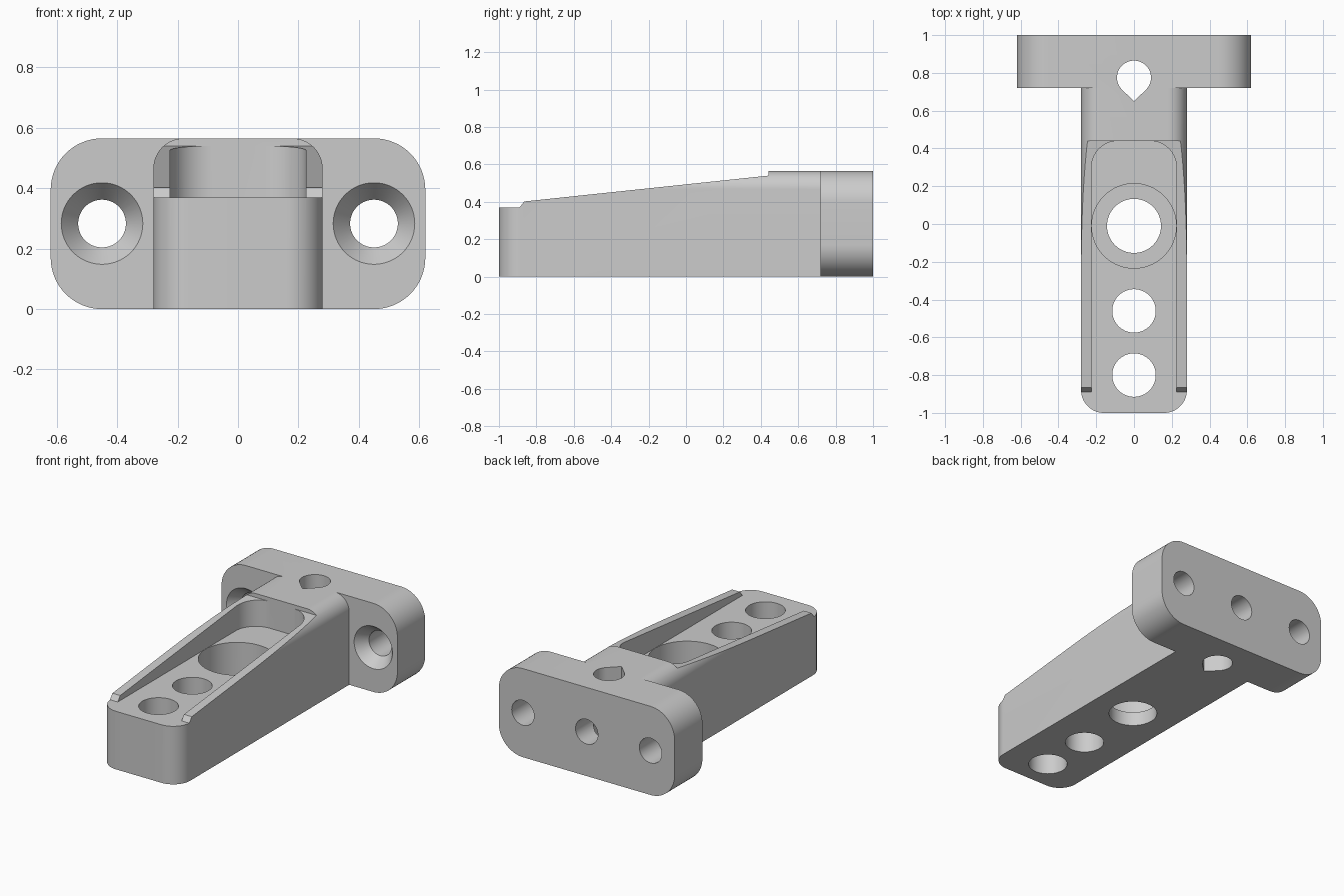
import bpy, bmesh
from math import sin, cos, radians, acos, degrees

if "Cube" in bpy.data.objects:
    bpy.data.objects.remove(bpy.data.objects["Cube"], do_unlink=True)

grey = bpy.data.materials.new("light grey")
grey.use_nodes = True
grey.diffuse_color = (0.6, 0.6, 0.6, 1)
grey.node_tree.nodes["Principled BSDF"].inputs["Base Color"].default_value = (0.6, 0.6, 0.6, 1)


def arc(u, v, r, start, end, n):
    steps = [radians(start + (end - start) * i / n) for i in range(n + 1)]
    return [(u + r * cos(a), v + r * sin(a)) for a in steps]


def circle(u, v, r):
    return arc(u, v, r, 0, 360, 64)[:-1]


def rounded(u0, v0, u1, v1, radii):
    """Rectangle with radii for lower-left, lower-right, upper-right, upper-left."""
    corners = [(u0, v0, 1, 1), (u1, v0, -1, 1), (u1, v1, -1, -1), (u0, v1, 1, -1)]
    pts = []
    for i, (u, v, su, sv) in enumerate(corners):
        r = radii[i]
        pts += arc(u + su * r, v + sv * r, r, 180 + 90 * i, 270 + 90 * i, 16) if r else [(u, v)]
    return pts


def prism(name, axis, start, end, profile, end_profile=None):
    """Solid between a profile at start and one at end along an axis."""
    place = {"X": lambda u, v, c: (c, u, v),
             "Y": lambda u, v, c: (u, c, v),
             "Z": lambda u, v, c: (u, v, c)}[axis]
    bm = bmesh.new()
    a = [bm.verts.new(place(u, v, start)) for u, v in profile]
    b = [bm.verts.new(place(u, v, end)) for u, v in end_profile or profile]
    bm.faces.new(a)
    bm.faces.new(b)
    for i in range(len(a)):
        j = (i + 1) % len(a)
        bm.faces.new((a[i], a[j], b[j], b[i]))
    bmesh.ops.recalc_face_normals(bm, faces=bm.faces[:])
    mesh = bpy.data.meshes.new(name)
    bm.to_mesh(mesh)
    bm.free()
    mesh.materials.append(grey)
    obj = bpy.data.objects.new(name, mesh)
    bpy.context.collection.objects.link(obj)
    return obj


def combine(body, tool, operation="DIFFERENCE"):
    tool.hide_render = True
    mod = body.modifiers.new(operation.title(), "BOOLEAN")
    mod.operation, mod.solver, mod.object = operation, "EXACT", tool
    bpy.context.view_layer.objects.active = body
    bpy.ops.object.modifier_apply(modifier=mod.name)
    bpy.data.objects.remove(tool, do_unlink=True)


# Arm: rounded top section, rounded nose in plan
bracket = prism("bracket", "Y", -1.1, 0.8, rounded(-0.28, 0, 0.28, 0.565, (0, 0, 0.1, 0.1)))
combine(bracket, prism("arm_plan", "Z", -0.2, 0.8,
        rounded(-0.4, -1, 0.4, 1, (0, 0, 0, 0))), "INTERSECT")
combine(bracket, prism("nose_plan", "Z", -0.2, 0.8,
        rounded(-0.28, -1, 0.28, 1, (0.12, 0.12, 0, 0))), "INTERSECT")

# Sloping rail tops and the open pocket between the rails
combine(bracket, prism("slope_cutter", "X", -0.5, 0.5,
        [(-1.1, 0.37), (-0.89, 0.37), (-0.865, 0.402), (0.44, 0.54), (0.44, 0.8), (-1.1, 0.8)]))
combine(bracket, prism("pocket_cutter", "Z", 0.37, 0.9,
        rounded(-0.225, -1.2, 0.225, 0.44, (0, 0, 0.14, 0.14))))

# Mounting plate
combine(bracket, prism("plate", "Y", 0.72, 1,
        rounded(-0.62, 0, 0.62, 0.565, (0.17,) * 4)), "UNION")

# Vertical holes in the arm, the largest one counterbored from above
for y, r in ((-0.01, 0.143), (-0.46, 0.115), (-0.8, 0.115)):
    combine(bracket, prism("arm_hole", "Z", -0.2, 0.8, circle(0, y, r)))
combine(bracket, prism("counterbore", "Z", 0.09, 0.8, circle(0, -0.01, 0.224)))

# Teardrop passage and the rear hole that meets it
half = degrees(acos(0.09 / 0.125))
teardrop = arc(0, 0.775, 0.09, -90 + half, 270 - half, 48) + [(0, 0.65)]
combine(bracket, prism("teardrop_hole", "Z", -0.2, 0.8, teardrop))
combine(bracket, prism("rear_hole", "Y", 0.775, 1.2, circle(0, 0.283, 0.079)))

# Countersunk screw holes in the plate
for x in (-0.45, 0.45):
    combine(bracket, prism("screw_hole", "Y", 0.6, 1.2, circle(x, 0.283, 0.079)))
    combine(bracket, prism("countersink", "Y", 0.7, 0.79,
                           circle(x, 0.283, 0.151), circle(x, 0.283, 0.079)))

bpy.ops.object.select_all(action="DESELECT")
bracket.select_set(True)
bpy.context.view_layer.objects.active = bracket
bpy.ops.object.shade_smooth_by_angle(angle=radians(25))
